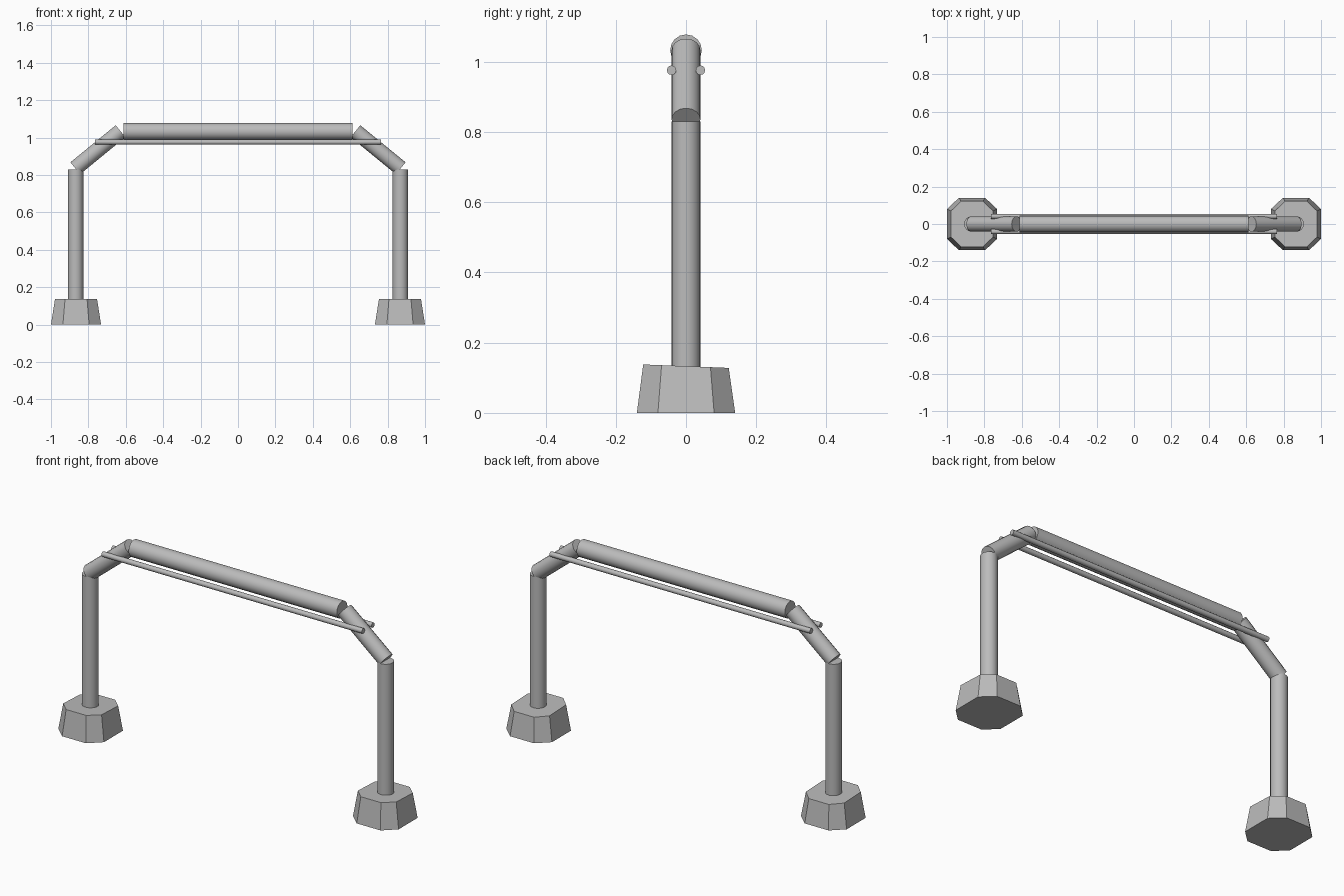
import bpy, bmesh, math
from mathutils import Vector

if "Cube" in bpy.data.objects:
    bpy.data.objects.remove(bpy.data.objects["Cube"])

grey = bpy.data.materials.new("steel_grey")
grey.diffuse_color = (0.5, 0.5, 0.5, 1)
grey.use_nodes = True
grey.node_tree.nodes["Principled BSDF"].inputs["Base Color"].default_value = grey.diffuse_color


def finish(obj, name):
    obj.name = name
    obj.data.name = name
    obj.data.materials.append(grey)


def tube(name, start, end, radius, sides=16):
    """Capped round bar between two points."""
    a, b = Vector(start), Vector(end)
    bpy.ops.mesh.primitive_cylinder_add(vertices=sides, radius=radius, depth=(b - a).length,
                                        location=(a + b) / 2)
    obj = bpy.context.object
    obj.rotation_euler = (b - a).to_track_quat('Z', 'Y').to_euler()
    bpy.ops.object.shade_smooth_by_angle(angle=math.radians(35))
    finish(obj, name)


def footing(name, cx):
    """Tapered eight-sided block with a slightly sloping top."""
    outline = [(0.07, 0.14), (0.134, 0.08), (0.134, -0.08), (0.07, -0.14)]
    outline += [(-x, -y) for x, y in outline]
    bm = bmesh.new()
    low = [bm.verts.new((cx + x, y, 0)) for x, y in outline]
    high = [bm.verts.new((cx + x * 0.84, y * 0.87, 0.133 - 0.035 * y)) for x, y in outline]
    bm.faces.new(low)
    bm.faces.new(high)
    for i in range(8):
        j = (i + 1) % 8
        bm.faces.new((low[i], low[j], high[j], high[i]))
    bmesh.ops.recalc_face_normals(bm, faces=bm.faces)
    mesh = bpy.data.meshes.new(name)
    bm.to_mesh(mesh)
    bm.free()
    obj = bpy.data.objects.new(name, mesh)
    bpy.context.collection.objects.link(obj)
    finish(obj, name)


# Footings, posts and sloping braces on both sides
for side, s in (("left", -1), ("right", 1)):
    footing(side + "_footing", s * 0.866)
    tube(side + "_post", (s * 0.868, 0, 0.1), (s * 0.868, 0, 0.83), 0.041)
    tube(side + "_brace", (s * 0.870, 0, 0.836), (s * 0.628, 0, 1.034), 0.041)

# Main top beam
tube("top_beam", (-0.612, 0, 1.033), (0.612, 0, 1.033), 0.045)

# Thin rails in front of and behind the beam
for label, y in (("front", -0.041), ("back", 0.041)):
    tube(label + "_rail", (-0.765, y, 0.976), (0.765, y, 0.976), 0.0135, 12)
